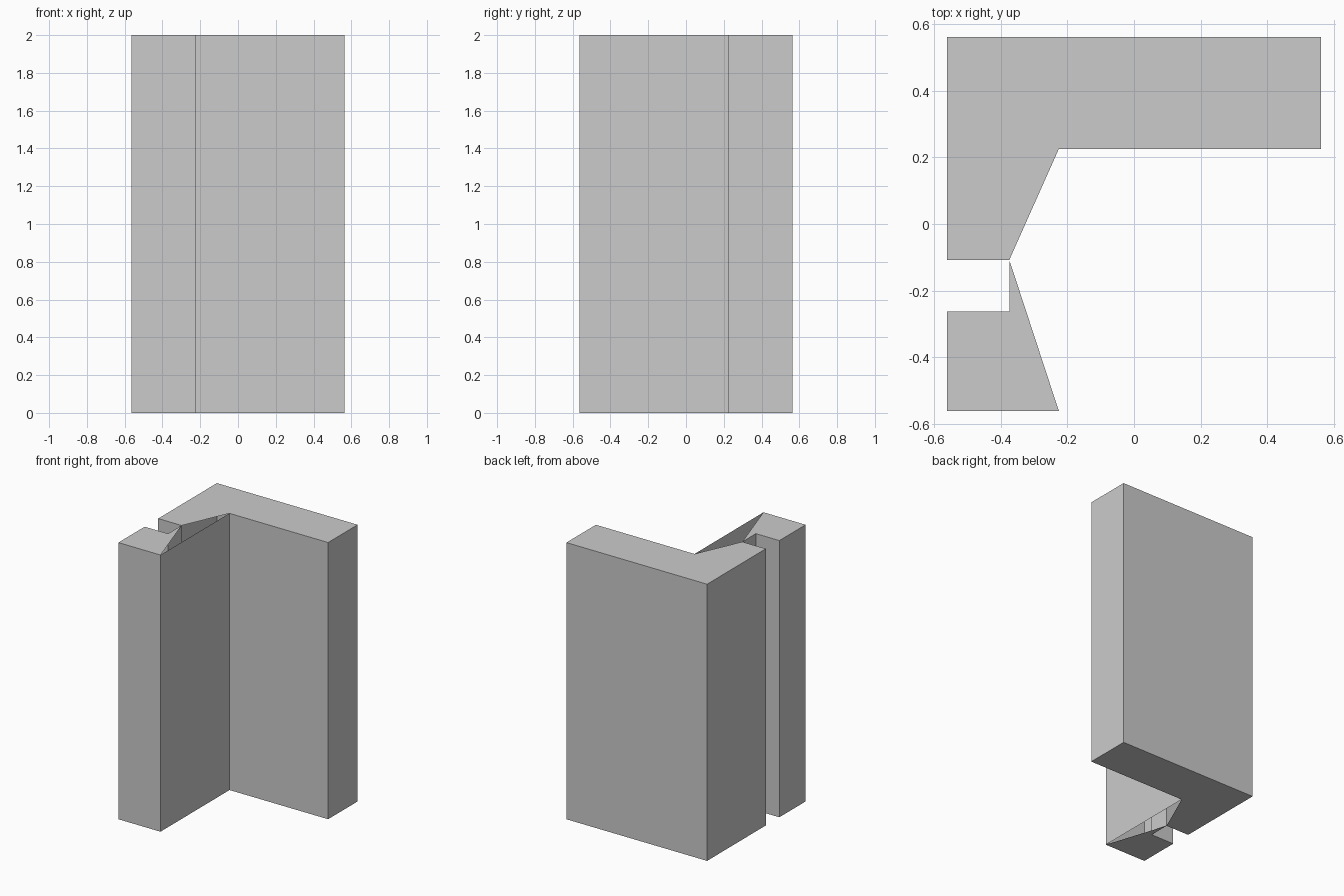
import bpy
import bmesh

cube = bpy.data.objects.get("Cube")
if cube:
    bpy.data.objects.remove(cube, do_unlink=True)

HALF, INNER, HEIGHT = 0.5625, 0.226, 2.0
SLOT_X, SLOT_BACK, SLOT_FRONT = -0.375, -0.108, -0.263

# Plan of the corner post, counterclockwise, with the slot on its outer side
front_outer = (-HALF, -HALF)
front_inner = (-INNER, -HALF)
inner_corner = (-INNER, INNER)
wing_front = (HALF, INNER)
wing_back = (HALF, HALF)
back_outer = (-HALF, HALF)
slot_back_outer = (-HALF, SLOT_BACK)
slot_back_inner = (SLOT_X, SLOT_BACK)
slot_front_inner = (SLOT_X, SLOT_FRONT)
slot_front_outer = (-HALF, SLOT_FRONT)

outline = [front_outer, front_inner, inner_corner, wing_front, wing_back,
           back_outer, slot_back_outer, slot_back_inner, slot_front_inner,
           slot_front_outer]

# End caps come in two pieces, leaving an open triangle beside the inner wall
caps = [
    [inner_corner, wing_front, wing_back, back_outer, slot_back_outer, slot_back_inner],
    [front_outer, front_inner, slot_back_inner, slot_front_inner, slot_front_outer],
]

bm = bmesh.new()
low = {p: bm.verts.new((*p, 0)) for p in outline}
high = {p: bm.verts.new((*p, HEIGHT)) for p in outline}

# Upright walls
for a, b in zip(outline, outline[1:] + outline[:1]):
    bm.faces.new((low[a], low[b], high[b], high[a]))

# Top and bottom caps
for cap in caps:
    bm.faces.new([high[p] for p in cap])
    bm.faces.new([low[p] for p in reversed(cap)])

mesh = bpy.data.meshes.new("corner_post")
bm.to_mesh(mesh)
bm.free()

# Plain grey colour
grey = bpy.data.materials.new("light_grey")
grey.use_nodes = True
colour = (0.6, 0.6, 0.6, 1)
grey.diffuse_color = colour
for node in grey.node_tree.nodes:
    if node.type == 'BSDF_PRINCIPLED':
        node.inputs["Base Color"].default_value = colour
mesh.materials.append(grey)

post = bpy.data.objects.new("corner_post", mesh)
bpy.context.collection.objects.link(post)
